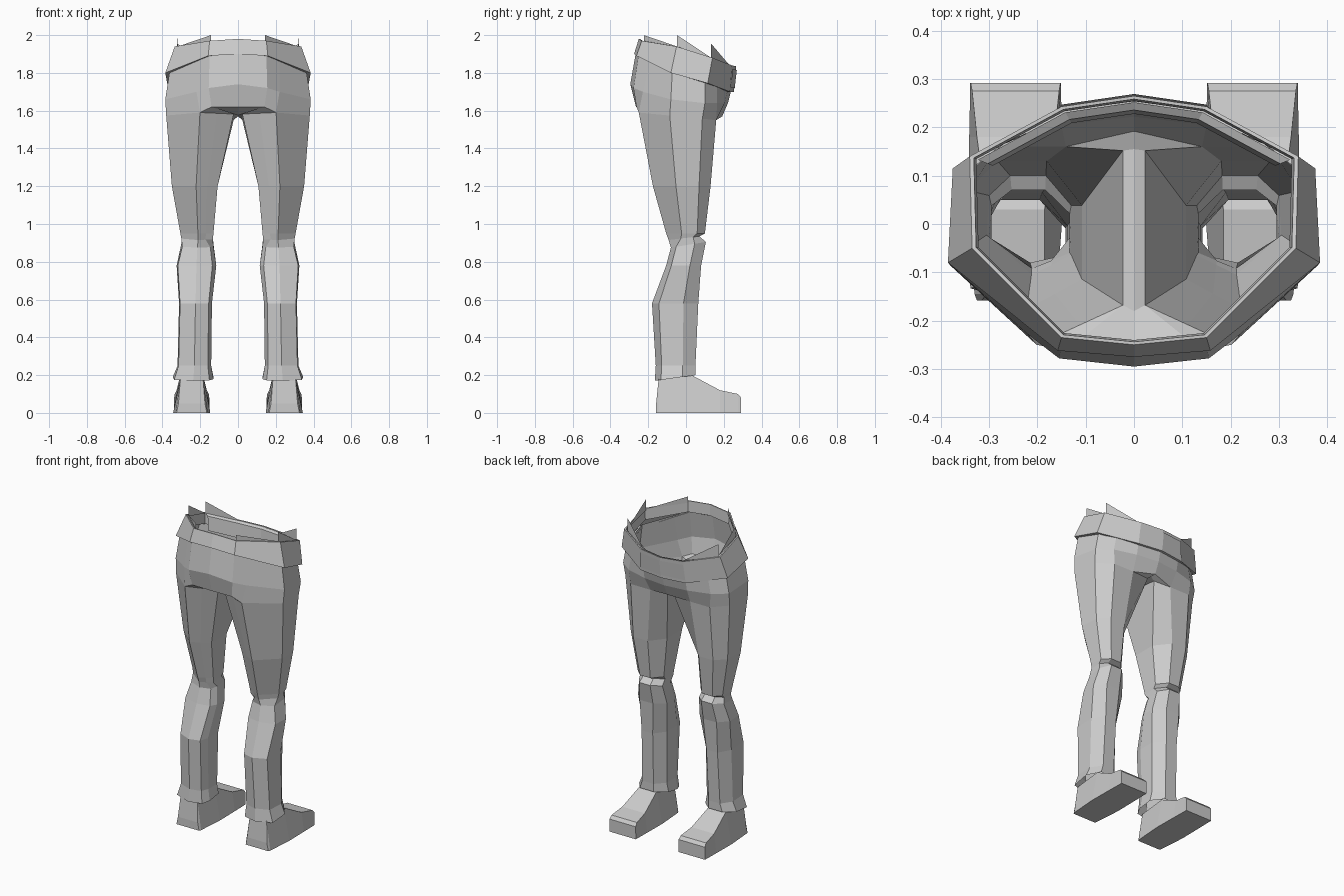
import bpy
import bmesh

cube = bpy.data.objects.get("Cube")
if cube:
    bpy.data.objects.remove(cube, do_unlink=True)

grey = bpy.data.materials.new("plain_grey")
grey.use_nodes = True
COLOUR = (0.6, 0.6, 0.6, 1)
grey.diffuse_color = COLOUR
grey.node_tree.nodes["Principled BSDF"].inputs["Base Color"].default_value = COLOUR


def finish(name, bm):
    """Turn a left-half mesh into a mirrored, flat-shaded object."""
    bmesh.ops.remove_doubles(bm, verts=bm.verts, dist=0.0005)
    mesh = bpy.data.meshes.new(name)
    bm.to_mesh(mesh)
    bm.free()
    mesh.materials.append(grey)
    obj = bpy.data.objects.new(name, mesh)
    bpy.context.collection.objects.link(obj)
    mirror = obj.modifiers.new("mirror", 'MIRROR')
    mirror.use_clip = True


def face(bm, *points):
    bm.faces.new([bm.verts.new(p) for p in points])


def loft(bm, rows, closed):
    """Skin neighbouring rows of points with quads."""
    for low, high in zip(rows, rows[1:]):
        n = len(low)
        for i in range(n if closed else n - 1):
            j = (i + 1) % n
            face(bm, low[i], low[j], high[j], high[i])


# Eight-sided leg sections: two back, two outer, two front, two inner corners
SHIN = [(.1, .08), (.5, 0), (.97, .15), (1, .68), (.75, 1), (.3, 1), (0, .72), (0, .3)]
THIGH = [(.23, .1), (.47, 0), (1, .4), (.97, .8), (.72, 1), (.3, 1), (0, .7), (0, .2)]
HIP = [(.25, .1), (.5, 0), (1, .4), (.97, .82), (.72, 1), (.33, 1), (0, .98), (0, .2)]


def leg_ring(section, z, x_in, x_out, y_back, y_front, slope=0):
    return [(x_in + u * (x_out - x_in), y_back + v * (y_front - y_back),
             z + slope * (.5 - v)) for u, v in section]


# Trouser legs, from the cuff up to the hip
leg_rows = [leg_ring(*r) for r in (
    (SHIN, .185, .13, .345, -.165, .05, -.03),
    (SHIN, .25, .142, .32, -.16, .05),
    (SHIN, .58, .138, .312, -.18, .065),
    (SHIN, .78, .115, .325, -.105, .08),
    (SHIN, .89, .13, .3, -.08, .105, -.03),
    (THIGH, .925, .133, .3, -.092, .07, -.02),
    (THIGH, .95, .13, .305, -.105, .1),
    (THIGH, 1.2, .108, .35, -.175, .13),
    (HIP, 1.57, .023, .38, -.25, .16, .04))]
bm = bmesh.new()
loft(bm, leg_rows, True)
finish("trouser_legs", bm)

# Pelvis shell with the seat ledge and crotch panel between the legs
hip = leg_rows[-1]
back, ledge, front = (0, -.265, 1.62), (.14, -.262, 1.62), (0, .192, 1.57)
crotch_back, crotch_front = (0, -.18, 1.575), (0, .155, 1.57)
pelvis_rows = [
    [back, ledge] + hip[1:6] + [front],
    [(0, -.295, 1.74), (.155, -.278, 1.72), (.22, -.228, 1.7), (.385, -.08, 1.66),
     (.375, .1, 1.64), (.29, .165, 1.64), (.15, .205, 1.64), (0, .222, 1.64)],
    [(0, -.265, 1.91), (.15, -.25, 1.9), (.22, -.19, 1.87), (.36, -.072, 1.82),
     (.35, .1, 1.77), (.27, .165, 1.74), (.15, .22, 1.71), (0, .24, 1.71)]]
bm = bmesh.new()
loft(bm, pelvis_rows, False)
face(bm, hip[0], hip[1], ledge)
face(bm, hip[7], hip[0], ledge)
face(bm, crotch_back, hip[7], ledge, back)
face(bm, crotch_front, hip[6], hip[7], crotch_back)
face(bm, front, hip[5], hip[6], crotch_front)
finish("pelvis", bm)

# Sloping waist belt
belt_low = [(0, -.275, 1.9), (.158, -.262, 1.89), (.385, -.08, 1.8),
            (.375, .115, 1.745), (.16, .232, 1.7), (0, .254, 1.7)]
belt_top = [(0, -.25, 1.98), (.15, -.235, 1.97), (.335, -.05, 1.94),
            (.34, .14, 1.88), (.15, .243, 1.84), (0, .265, 1.835)]


def inset(points, factor, drop=0.0):
    return [(x * factor, y * factor, z - drop) for x, y, z in points]


bm = bmesh.new()
loft(bm, [inset(belt_low, .94), belt_low, belt_top,
          inset(belt_top, .975), inset(belt_top, .96, .07)], False)
finish("belt", bm)

# Thicker inner band across the front
bm = bmesh.new()
loft(bm, [inset(belt_top[3:], .95), inset(belt_top[3:], .89, .01),
          inset(belt_top[3:], .86, .1)], False)
finish("inner_front_band", bm)

# Pointed waistband flaps that rise above the belt
bm = bmesh.new()
band = inset(belt_top, .95)
for i, rise in ((1, .03), (2, .06), (3, .075)):
    (xa, ya, za), end = band[i], band[i + 1]
    face(bm, (xa, ya, za - .01), end, (xa, ya, za + rise))
finish("waistband_flaps", bm)

# Raised front belt panels
bm = bmesh.new()
panel = [[(x, y + .004, z) for x, y, z in row[4:]] for row in (
    inset(belt_low, 1, -.02), inset(belt_top, 1, .02))]
loft(bm, panel, False)
finish("belt_front_panel", bm)

# Shoes: tapered sections from heel to toe
bm = bmesh.new()
CENTRE = .245
shoe_rows = []
for y, top, half, sole in ((-.158, .05, .07, .08), (-.145, .18, .06, .085),
                           (.03, .2, .06, .098), (.18, .12, .08, .096),
                           (.275, .1, .09, .094), (.292, .08, .093, .094)):
    shoe_rows.append([(CENTRE - sole, y, 0), (CENTRE - half, y, top),
                      (CENTRE + half, y, top), (CENTRE + sole, y, 0)])
loft(bm, shoe_rows, True)
face(bm, *shoe_rows[0])
face(bm, *shoe_rows[-1][::-1])
bmesh.ops.remove_doubles(bm, verts=bm.verts, dist=0.0005)
bmesh.ops.recalc_face_normals(bm, faces=bm.faces)
finish("shoes", bm)
